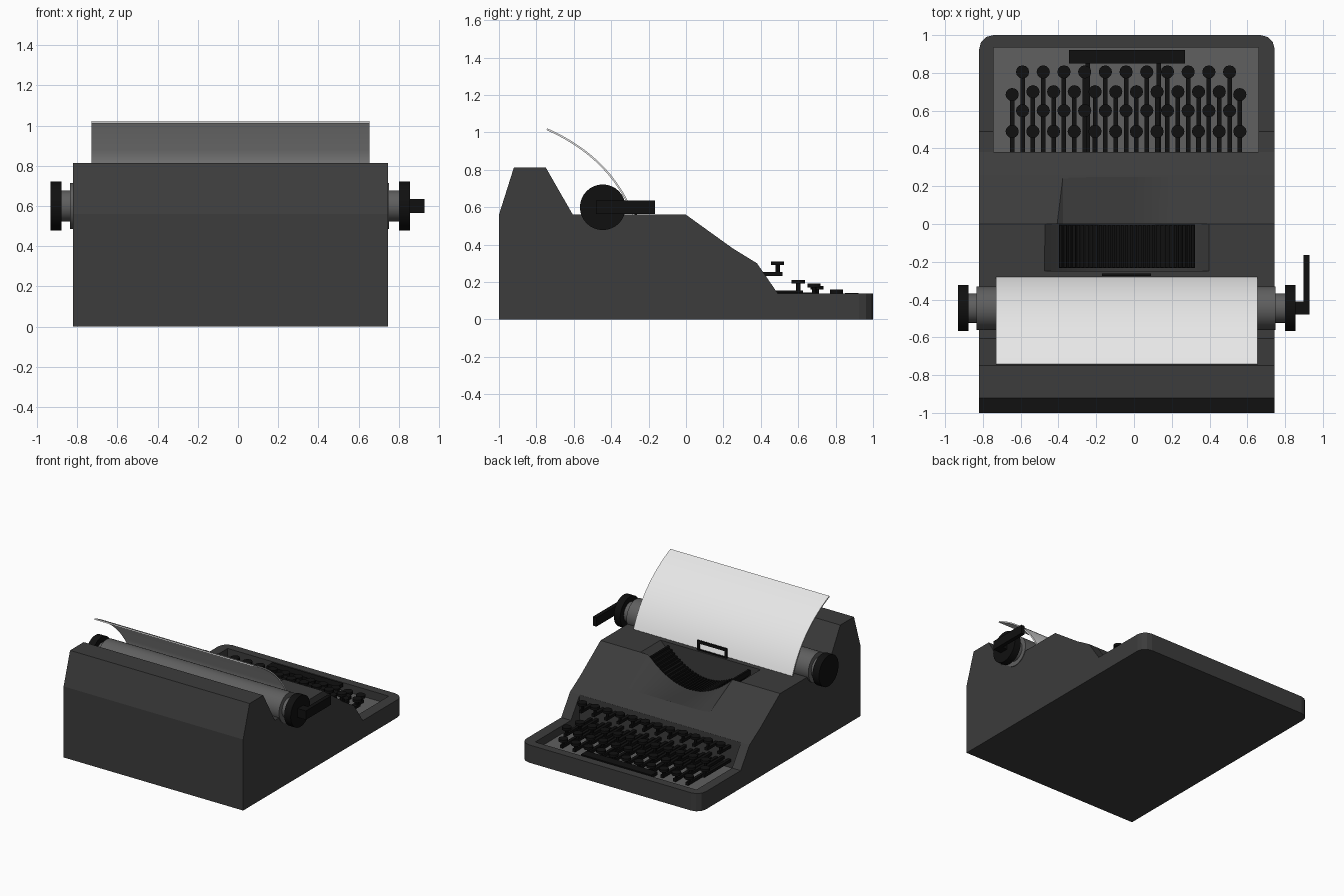
import bpy, bmesh, math
from mathutils import Matrix

if "Cube" in bpy.data.objects:
    bpy.data.objects.remove(bpy.data.objects["Cube"])

CX = -0.038          # the body is symmetric about this x


def material(name, v):
    m = bpy.data.materials.new(name)
    m.diffuse_color = (v, v, v, 1)
    m.use_nodes = True
    m.node_tree.nodes["Principled BSDF"].inputs["Base Color"].default_value = m.diffuse_color
    return m


CASE = material("charcoal_case", 0.045)
BLACK = material("black", 0.005)
GREY = material("mid_grey", 0.115)
PAPER = material("white_paper", 0.8)


def finish(bm, name, mat, smooth=None):
    bmesh.ops.recalc_face_normals(bm, faces=bm.faces)
    me = bpy.data.meshes.new(name)
    bm.to_mesh(me)
    bm.free()
    me.materials.append(mat)
    ob = bpy.data.objects.new(name, me)
    bpy.context.collection.objects.link(ob)
    if smooth:
        bpy.ops.object.select_all(action='DESELECT')
        ob.select_set(True)
        bpy.context.view_layer.objects.active = ob
        bpy.ops.object.shade_smooth_by_angle(angle=math.radians(smooth))
    return ob


def add_box(bm, x0, x1, y0, y1, z0, z1):
    m = Matrix.Translation(((x0 + x1) / 2, (y0 + y1) / 2, (z0 + z1) / 2))
    bmesh.ops.create_cube(bm, size=1, matrix=m @ Matrix.Diagonal((x1 - x0, y1 - y0, z1 - z0, 1)))


def add_cyl(bm, centre, r, depth, axis, seg):
    rot = Matrix.Rotation(math.pi / 2, 4, 'Y') if axis == 'X' else Matrix()
    bmesh.ops.create_cone(bm, cap_ends=True, segments=seg, radius1=r, radius2=r,
                          depth=depth, matrix=Matrix.Translation(centre) @ rot)


def loft(rings):
    """Closed solid through rings of equal point count, capped at both ends."""
    bm = bmesh.new()
    vs = [[bm.verts.new(p) for p in ring] for ring in rings]
    n = len(vs[0])
    for a, b in zip(vs, vs[1:]):
        for i in range(n):
            bm.faces.new((a[i], a[(i + 1) % n], b[(i + 1) % n], b[i]))
    bm.faces.new(vs[0])
    bm.faces.new(vs[-1])
    return bm


def extrude_x(profile, x0, x1):
    return loft([[(x, y, z) for y, z in profile] for x in (x0, x1)])


def dip(t, depth, top=0.56):
    return top - depth * (1 - t * t)


def trough(y, half, depth, top, lid, seg=24):
    """Ring in the xz plane: curved floor, flat lid."""
    pts = []
    for i in range(seg + 1):
        t = -1 + 2 * i / seg
        pts.append((CX + t * half, y, dip(t, depth, top)))
    return pts + [(CX + half, y, lid), (CX - half, y, lid)]


# case: side profile with rounded front corners
profile = [(-1, 0), (-1, .56), (-.92, .813), (-.75, .813), (-.605, .56), (0, .56),
           (.25, .38), (.38, .30), (.49, .14), (1, .14), (1, 0)]
bm = extrude_x(profile, -.82, .745)
corners = [e for e in bm.edges if all(v.co.y > .99 for v in e.verts)
           and abs(e.verts[0].co.z - e.verts[1].co.z) > .1]
bmesh.ops.bevel(bm, geom=corners, offset=.075, segments=3, profile=.5, affect='EDGES')
case = finish(bm, "case", CASE)

# cut the keyboard tray, the type basket and the scoop in front of it
bm = bmesh.new()
add_box(bm, -.745, .66, .381, .935, .07, 1)
cutters = [finish(bm, "tray_cutter", CASE),
           finish(loft([trough(-.25, .44, .22, .565, 1), trough(0, .44, .20, .565, 1)]),
                  "basket_cutter", CASE),
           finish(loft([trough(-.02, .37, .185, .56, 1), trough(0, .37, .18, .561, 1),
                        trough(.25, .37, .0, .381, 1)]), "scoop_cutter", CASE)]
bpy.context.view_layer.objects.active = case
for c in cutters:
    c.hide_render = True
    mod = case.modifiers.new(c.name, 'BOOLEAN')
    mod.operation = 'DIFFERENCE'
    mod.solver = 'EXACT'
    mod.object = c
    bpy.ops.object.modifier_apply(modifier=mod.name)
for c in cutters:
    bpy.data.objects.remove(c)
bpy.ops.object.select_all(action='DESELECT')
case.select_set(True)
bpy.ops.object.shade_smooth_by_angle(angle=math.radians(15))

# keyboard tray floor
bm = bmesh.new()
add_box(bm, -.745, .66, .381, .935, .069, .077)
finish(bm, "tray_floor", GREY)

# type bars lying in the basket over a dark liner
def band(y):
    top = [(CX + t * .36, y, dip(t, .18, .545)) for t in [-1 + i / 12 for i in range(25)]]
    return top + [(x, y, z - .04) for x, y, z in reversed(top)]


finish(loft([band(-.232), band(-.002)]), "type_basket_liner", BLACK, 30)
bm = bmesh.new()
for i in range(31):
    t = -.97 + 1.94 * i / 30
    x, z = CX + t * .36, dip(t, .18, .545)
    add_box(bm, x - .007, x + .007, -.23, -.004, z - .01, z + .012)
finish(bm, "type_bars", BLACK)

# type guide bracket
bm = bmesh.new()
add_box(bm, -.17, -.15, -.275, -.263, .55, .635)
add_box(bm, .07, .09, -.275, -.263, .55, .635)
add_box(bm, -.17, .09, -.275, -.263, .615, .637)
add_box(bm, -.17, .09, -.275, -.263, .55, .566)
finish(bm, "type_guide", BLACK)

# keys: row = (y, cap top, lever top, first x, count)
rows = [(.49, .31, .255, -.645, 12), (.60, .212, .155, -.59, 11),
        (.70, .18, .135, -.535, 10), (.805, .16, .115, -.59, 11)]
keys = [(x0 + .1096 * i, y, top, lev) for y, top, lev, x0, n in rows for i in range(n)]
keys += [(-.645, .685, .192, .145), (.56, .685, .192, .145)]
caps, levers = bmesh.new(), bmesh.new()
for x, y, top, lev in keys:
    add_cyl(caps, (x, y, top - .01), .035, .02, 'Z', 12)
    add_cyl(caps, (x, y, (top + lev) / 2 - .012), .012, top - lev, 'Z', 8)
    add_box(levers, x - .012, x + .012, .375, y + .025, lev - .022, lev)
for x in (-.245, .13):
    add_box(levers, x - .012, x + .012, .375, .87, .09, .11)
finish(caps, "key_caps", BLACK, 30)
finish(levers, "key_levers", BLACK)

# space bar
bm = bmesh.new()
add_box(bm, -.345, .27, .85, .922, .115, .142)
finish(bm, "space_bar", BLACK)

# platen with stepped ends and knobs
AY, AZ = -.445, .60
bm = bmesh.new()
add_cyl(bm, (-.0425, AY, AZ), .115, 1.585, 'X', 48)
add_cyl(bm, (-.0425, AY, AZ), .078, 1.69, 'X', 32)
finish(bm, "platen", GREY, 30)
bm = bmesh.new()
for x in (-.905, .828):
    add_cyl(bm, (x, AY, AZ), .122, .056, 'X', 32)
finish(bm, "platen_knobs", BLACK, 30)

# carriage return lever
bm = bmesh.new()
add_box(bm, .85, .928, -.48, -.41, .565, .635)
add_box(bm, .897, .928, -.48, -.165, .565, .635)
finish(bm, "return_lever", BLACK)

# paper sheet curling back over the platen
p0, p1, p2 = (-.28, .565), (-.40, .87), (-.742, 1.022)
front, back = [], []
for i in range(21):
    t = i / 20
    y, z = [(1 - t) ** 2 * a + 2 * t * (1 - t) * b + t * t * c for a, b, c in zip(p0, p1, p2)]
    ty, tz = [(1 - t) * (b - a) + t * (c - b) for a, b, c in zip(p0, p1, p2)]
    k = .01 / math.hypot(ty, tz)
    front.append((y, z))
    back.append((y - tz * k, z + ty * k))
finish(extrude_x(front + back[::-1], -.73, .655), "paper", PAPER, 30)
